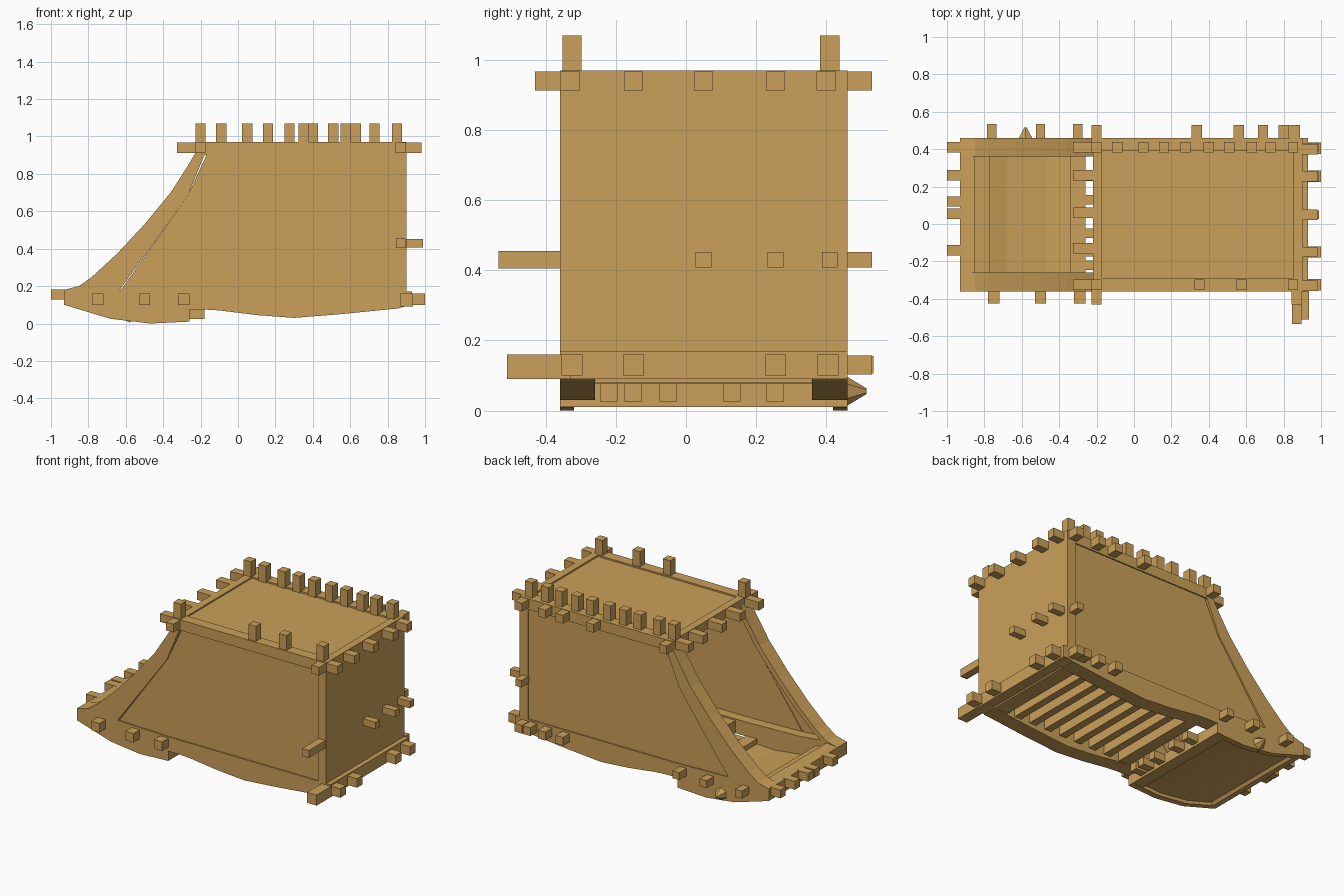
import bpy, bmesh, math
from mathutils import Vector

cube = bpy.data.objects.get("Cube")
if cube:
    bpy.data.objects.remove(cube, do_unlink=True)

tan = bpy.data.materials.new("tan")
tan.use_nodes = True
COLOR = (0.60, 0.35, 0.10, 1)
tan.diffuse_color = COLOR
tan.node_tree.nodes["Principled BSDF"].inputs["Base Color"].default_value = COLOR

MID = 0.05            # middle of the shell in y
HALF = 0.41           # half width of the shell


def finish(name, bm):
    bmesh.ops.recalc_face_normals(bm, faces=bm.faces)
    mesh = bpy.data.meshes.new(name)
    bm.to_mesh(mesh)
    bm.free()
    mesh.materials.append(tan)
    obj = bpy.data.objects.new(name, mesh)
    bpy.context.collection.objects.link(obj)
    return obj


def prism(name, profile, y0, y1):
    """Extrude an x-z profile from y0 to y1."""
    bm = bmesh.new()
    face = bm.faces.new([bm.verts.new((x, y0, z)) for x, z in profile])
    out = bmesh.ops.extrude_face_region(bm, geom=[face])
    verts = [v for v in out["geom"] if isinstance(v, bmesh.types.BMVert)]
    bmesh.ops.translate(bm, verts=verts, vec=(0, y1 - y0, 0))
    return finish(name, bm)


def box(name, x0, x1, y0, y1, z0, z1):
    return prism(name, [(x0, z0), (x1, z0), (x1, z1), (x0, z1)], y0, y1)


def pair(name, profile, inner, outer):
    """Matching prisms on both sides of the middle."""
    prism("right_" + name, profile, MID - outer, MID - inner)
    prism("left_" + name, profile, MID + inner, MID + outer)


def rect(x0, x1, z0, z1):
    return [(x0, z0), (x1, z0), (x1, z1), (x0, z1)]


def shift(points, dx, dz):
    return [(x + dx, z + dz) for x, z in points]


# Curves shared by the side parts
slope = [(-0.93, 0.18), (-0.85, 0.2), (-0.78, 0.25), (-0.65, 0.37),
         (-0.5, 0.53), (-0.36, 0.7), (-0.27, 0.84), (-0.2, 0.96)]
belly = [(-0.93, 0.1), (-0.68, 0.025), (-0.47, 0.0), (-0.26, 0.01)]
keel = [(-0.18, 0.075), (-0.1, 0.07), (0.1, 0.045), (0.3, 0.03),
        (0.55, 0.05), (0.85, 0.08), (0.93, 0.1)]

# Side walls with a raised border
wall = [(-0.64, 0.16), (-0.27, 0.68), (-0.16, 0.92), (0.86, 0.92), (0.86, 0.16)]
pair("side_wall", wall, HALF - 0.035, HALF - 0.008)
inner_slope = [(-0.64, 0.17), (-0.45, 0.43), (-0.27, 0.68), (-0.18, 0.9)]
pair("slope_border", slope + inner_slope[::-1], HALF - 0.035, HALF)
pair("slope_flange", slope + shift(slope, 0.03, -0.015)[::-1], HALF - 0.1, HALF)
pair("top_rail", rect(-0.22, 0.9, 0.9, 0.97), HALF - 0.07, HALF)
pair("rear_post", rect(0.84, 0.9, 0.1, 0.95), HALF - 0.06, HALF)
pair("bottom_rail", keel + [(0.93, 0.17), (-0.3, 0.17), (-0.3, 0.075)], HALF - 0.1, HALF)

# Roof and rear wall
box("roof", -0.2, 0.88, MID - 0.36, MID + 0.36, 0.93, 0.96)
box("roof_front_bar", -0.22, -0.17, MID - HALF, MID + HALF, 0.91, 0.97)
box("roof_rear_bar", 0.85, 0.9, MID - HALF, MID + HALF, 0.9, 0.97)
box("rear_wall", 0.87, 0.9, MID - 0.39, MID + 0.39, 0.1, 0.95)
box("rear_sill", 0.85, 0.93, MID - HALF, MID + HALF, 0.09, 0.17)

# Slatted floor under the box
box("floor_front_bar", -0.18, -0.1, MID - HALF, MID + HALF, 0.075, 0.15)
box("floor_rear_bar", 0.76, 0.86, MID - HALF, MID + HALF, 0.08, 0.15)
box("floor", -0.18, 0.86, MID - 0.35, MID + 0.35, 0.145, 0.16)
for i in range(7):
    x = -0.01 + i * 0.115
    box("floor_slat", x - 0.025, x + 0.025, MID - 0.32, MID + 0.32, 0.08, 0.15)

# Front tray
pair("tray_side", shift(belly, 0, 0.03) + [(-0.26, 0.17), (-0.64, 0.18), (-0.85, 0.2), (-0.93, 0.18)],
     HALF - 0.1, HALF)
pair("tray_lip", belly + shift(belly, 0, 0.05)[::-1], HALF - 0.04, HALF)
prism("tray_floor", shift(belly, 0, 0.022) + shift(belly, 0, 0.04)[::-1], MID - 0.39, MID + 0.39)
prism("tray_front_bar", [(-0.93, 0.1), (-0.88, 0.085), (-0.85, 0.12), (-0.85, 0.19), (-0.93, 0.18)],
      MID - HALF, MID + HALF)
box("tray_rear_bar", -0.34, -0.26, MID - HALF, MID + HALF, 0.01, 0.08)
prism("tray_step", [(-0.85, 0.1), (-0.77, 0.08), (-0.77, 0.15), (-0.85, 0.16)], MID - 0.31, MID + 0.31)


def pegs(name, axis, centers, a, b, w=0.055):
    """Boxes from a to b along an axis (0 x, 1 y, 2 z) at the given centres."""
    for c in centers:
        lo = [v - w / 2 for v in c]
        hi = [v + w / 2 for v in c]
        lo[axis], hi[axis] = a, b
        box(name, lo[0], hi[0], lo[1], hi[1], lo[2], hi[2])


R, L = MID - HALF, MID + HALF
# Upright pegs on the roof rails
pegs("roof_left_peg", 2, [(x, 0.41, 0) for x in
     (-0.2, -0.09, 0.05, 0.16, 0.275, 0.4, 0.51, 0.63, 0.73, 0.85)], 0.95, 1.07)
pegs("roof_right_peg", 2, [(x, -0.325, 0) for x in (-0.2, 0.35, 0.575, 0.85)], 0.95, 1.07)

# Pegs on the rear face
pegs("rear_top_peg", 0, [(0, y, 0.94) for y in (-0.33, -0.15, 0.05, 0.255, 0.4)], 0.86, 0.98)
pegs("rear_middle_peg", 0, [(0, y, 0.43) for y in (0.05, 0.255, 0.41)], 0.86, 0.99, 0.045)
pegs("rear_bottom_peg", 0, [(0, y, 0.13) for y in (-0.325, -0.15, 0.255, 0.405)], 0.86, 1.0, 0.06)

# Pegs on the front edges
pegs("roof_front_peg", 0, [(0, y, 0.94) for y in (-0.325, -0.13, 0.06, 0.26, 0.41)], -0.325, -0.2)
pegs("tray_front_peg", 0, [(0, y, 0.155) for y in (-0.14, 0.055, 0.12, 0.26, 0.41)], -1.0, -0.9)
pegs("tray_rear_peg", 0, [(0, y, 0.05) for y in (-0.22, -0.15, -0.05, 0.13, 0.255)], -0.28, -0.18, 0.05)

# Pegs on the sides
pegs("tray_right_peg", 1, [(x, 0, 0.13) for x in (-0.75, -0.5, -0.29)], R - 0.065, R + 0.03, 0.06)
pegs("tray_left_peg", 1, [(x, 0, 0.13) for x in (-0.76, -0.5, -0.3)], L - 0.03, L + 0.075, 0.05)
pegs("top_left_peg", 1, [(x, 0, 0.94) for x in (-0.2, 0.335, 0.56, 0.69, 0.86)], L - 0.03, L + 0.07)
pegs("bottom_left_peg", 1, [(x, 0, 0.13) for x in (0.56, 0.69, 0.8, 0.86)], L - 0.03, L + 0.07)
pegs("top_right_peg", 1, [(x, 0, 0.94) for x in (-0.2, 0.87)], R - 0.07, R + 0.03)
pegs("middle_left_peg", 1, [(0.86, 0, 0.43)], L - 0.03, L + 0.07, 0.045)
pegs("middle_right_peg", 1, [(0.87, 0, 0.43)], R - 0.175, R + 0.03, 0.05)
pegs("bottom_right_peg", 1, [(0.9, 0, 0.125)], R - 0.15, R + 0.03, 0.07)

# Small pointed nub low on the left side
bm = bmesh.new()
bmesh.ops.create_cone(bm, cap_ends=True, segments=6, radius1=0.05, radius2=0.008, depth=0.07)
nub = finish("tray_nub", bm)
nub.rotation_euler = (-math.pi / 2, 0, 0)
nub.location = (-0.58, L + 0.02, 0.055)
